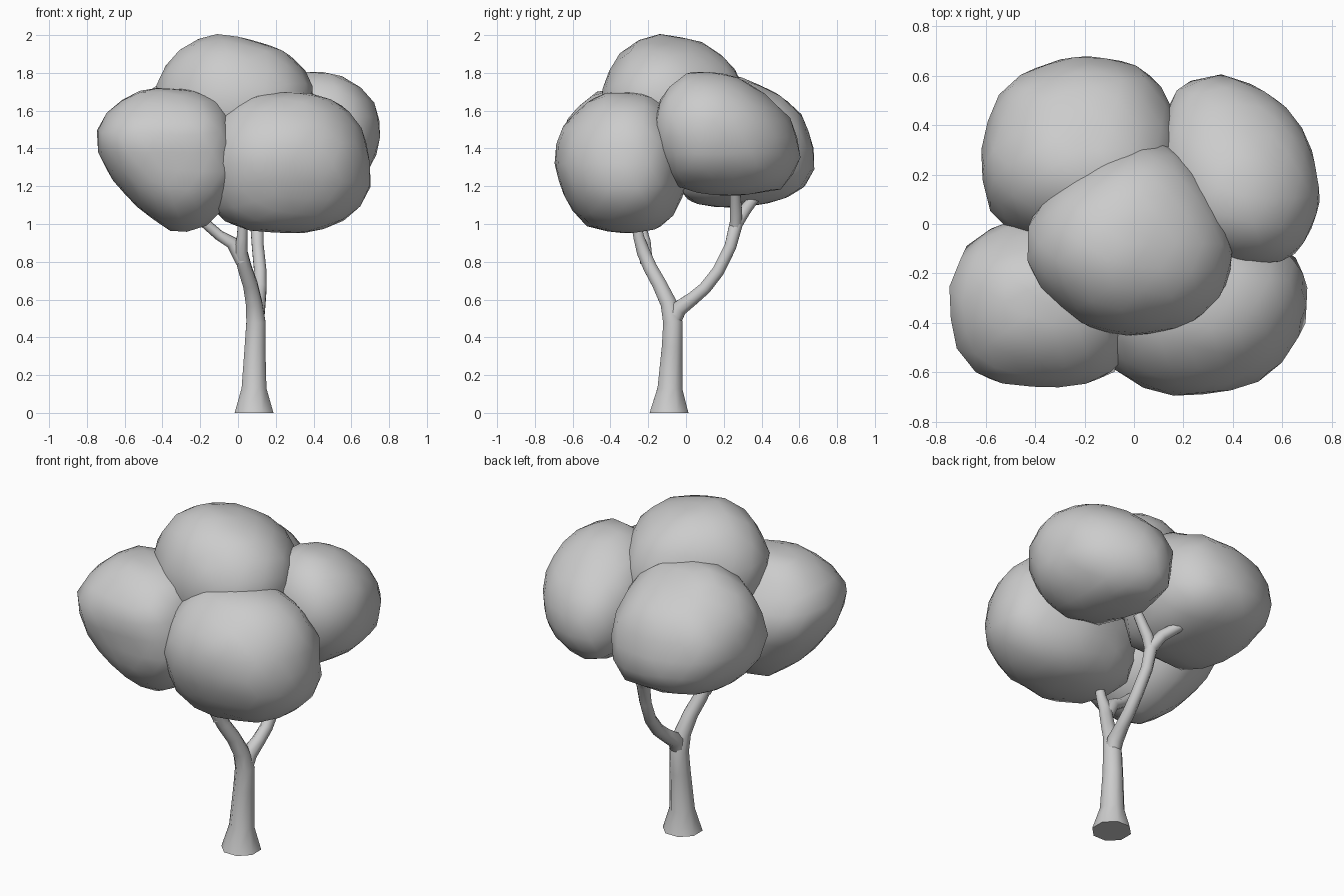
import bpy, bmesh, math, random
from mathutils import Vector

random.seed(4)


def finish(name, bm):
    bmesh.ops.recalc_face_normals(bm, faces=bm.faces)
    me = bpy.data.meshes.new(name)
    bm.to_mesh(me)
    bm.free()
    ob = bpy.data.objects.new(name, me)
    bpy.context.collection.objects.link(ob)
    bpy.context.view_layer.objects.active = ob
    for o in bpy.context.selected_objects:
        o.select_set(False)
    ob.select_set(True)
    bpy.ops.object.shade_smooth_by_angle(angle=math.radians(50))
    return ob


def limb(name, pts, sides=8):
    """Tapered tube through (x, y, z, radius) points."""
    bm = bmesh.new()
    ps = [Vector(p[:3]) for p in pts]
    rings = []
    for i, p in enumerate(ps):
        t = (ps[min(i + 1, len(ps) - 1)] - ps[max(i - 1, 0)]).normalized()
        if p.z == 0:
            t = Vector((0, 0, 1))
        u = (Vector((1, 0, 0)) - t * t.x).normalized()
        v = t.cross(u)
        rings.append([bm.verts.new(p + (u * math.cos(a) + v * math.sin(a)) * pts[i][3] * 1.06)
                      for a in (2 * math.pi * (k + 0.5) / sides for k in range(sides))])
    for a, b in zip(rings, rings[1:]):
        for k in range(sides):
            j = (k + 1) % sides
            bm.faces.new((a[k], a[j], b[j], b[k]))
    bm.faces.new(rings[0])
    bm.faces.new(rings[-1])
    return finish(name, bm)


def gauge(poly, c, d):
    """How far direction d reaches relative to an outline around c (1 = on the outline)."""
    best = 0
    for (ax, ay), (bx, by) in zip(poly, poly[1:] + poly[:1]):
        nx, ny = by - ay, ax - bx
        dist = nx * (ax - c[0]) + ny * (ay - c[1])
        best = max(best, (nx * d[0] + ny * d[1]) / dist)
    return best


def foliage(name, c, front, side, top, power=2.5):
    """Rounded clump blended from its front (xz), side (yz) and top (xy) outlines."""
    bm = bmesh.new()
    bmesh.ops.create_icosphere(bm, subdivisions=3, radius=1)
    for v in bm.verts:
        d = v.co.normalized()
        g = sum(gauge(poly, (c[i], c[j]), (d[i], d[j])) ** power
                for poly, i, j in ((front, 0, 2), (side, 1, 2), (top, 0, 1)))
        r = (g / 2) ** (-1 / power)
        v.co = Vector(c) + d * r * random.uniform(0.99, 1.01)
    return finish(name, bm)


# Trunk running into the front branch, then the other branches
limb("trunk", [(.085, -.09, 0, .105), (.085, -.085, .13, .067), (.09, -.073, .35, .056),
               (.095, -.07, .48, .052), (.085, -.092, .58, .044), (.065, -.14, .68, .039),
               (.035, -.19, .77, .037), (.015, -.225, .85, .036), (.022, -.25, .93, .029),
               (.03, -.28, 1.08, .024)])
limb("front_left_twig", [(.022, -.21, .80, .034), (-.03, -.22, .9, .034),
                         (-.1, -.225, .94, .027), (-.18, -.24, 1.01, .026), (-.22, -.25, 1.06, .024)])
limb("back_branch", [(.095, -.075, .46, .04), (.1, -.04, .55, .044), (.112, .035, .605, .036),
                     (.118, .1, .66, .034), (.118, .17, .75, .033), (.105, .235, .88, .032),
                     (.1, .265, 1.0, .036), (.06, .31, 1.07, .032), (-.05, .38, 1.16, .027)])
limb("back_right_twig", [(.1, .262, .97, .03), (.125, .265, 1.06, .033), (.19, .26, 1.18, .027)])

# Foliage clumps
foliage("top_foliage", (-.03, -.08, 1.62),
        [(-.3, 1.33), (.3, 1.33), (.4, 1.6), (.4, 1.77), (.22, 1.91), (-.08, 2.01), (-.28, 1.96), (-.45, 1.7)],
        [(-.4, 1.45), (-.1, 1.27), (.25, 1.35), (.36, 1.6), (.22, 1.86), (.07, 1.97), (-.15, 2.01),
         (-.31, 1.94), (-.46, 1.68)],
        [(-.44, -.18), (-.18, -.42), (0, -.465), (.26, -.42), (.39, -.27), (.4, -.07), (.15, .33),
         (-.1, .32), (-.33, .1), (-.45, .02)])
foliage("front_right_foliage", (.28, -.33, 1.32),
        [(-.15, 1.02), (0, .96), (.4, .95), (.56, 1.02), (.72, 1.17), (.67, 1.46), (.54, 1.63), (.38, 1.7),
         (.1, 1.7), (-.1, 1.6), (-.2, 1.3)],
        [(-.54, 1.0), (-.4, .955), (-.15, .96), (-.05, 1.07), (.02, 1.35), (-.15, 1.7), (-.45, 1.69),
         (-.67, 1.48), (-.7, 1.3)],
        [(-.12, -.52), (0, -.65), (.18, -.7), (.32, -.68), (.54, -.6), (.71, -.37), (.68, -.14), (.3, .03),
         (-.1, -.05), (-.2, -.3)])
foliage("front_left_foliage", (-.36, -.32, 1.38),
        [(-.72, 1.36), (-.34, .95), (-.19, .97), (-.03, 1.13), (.01, 1.27), (-.08, 1.64), (-.25, 1.71),
         (-.45, 1.73), (-.6, 1.67), (-.765, 1.5)],
        [(-.6, 1.15), (-.4, .96), (-.25, .96), (-.05, 1.13), (.03, 1.4), (-.2, 1.72), (-.45, 1.71), (-.67, 1.5)],
        [(-.72, -.5), (-.63, -.64), (-.25, -.67), (-.03, -.65), (.03, -.3), (-.1, -.05), (-.3, .04),
         (-.5, .03), (-.68, -.08), (-.76, -.3)])
foliage("back_right_foliage", (.42, .2, 1.46),
        [(.15, 1.15), (.5, 1.15), (.68, 1.3), (.755, 1.42), (.755, 1.58), (.66, 1.7), (.49, 1.81),
         (.3, 1.81), (.12, 1.65), (.08, 1.4)],
        [(-.08, 1.2), (.2, 1.15), (.55, 1.16), (.61, 1.35), (.57, 1.51), (.23, 1.78), (.03, 1.83),
         (-.06, 1.8), (-.16, 1.67), (-.18, 1.5)],
        [(.2, -.05), (.4, -.14), (.59, -.18), (.7, -.1), (.76, .1), (.69, .33), (.58, .47), (.36, .62),
         (.15, .6), (.09, .3)])
foliage("back_left_foliage", (-.24, .3, 1.4),
        [(-.4, 1.11), (-.15, 1.08), (.1, 1.11), (.2, 1.35), (.15, 1.65), (0, 1.8), (-.35, 1.78), (-.55, 1.62),
         (-.635, 1.42), (-.58, 1.28)],
        [(-.05, 1.1), (.2, 1.08), (.4, 1.11), (.62, 1.18), (.7, 1.33), (.58, 1.57), (.25, 1.8), (.05, 1.78),
         (-.12, 1.4)],
        [(-.57, .03), (-.4, -.08), (0, -.1), (.15, .1), (.2, .35), (.07, .65), (-.22, .7), (-.5, .57),
         (-.635, .26)])
